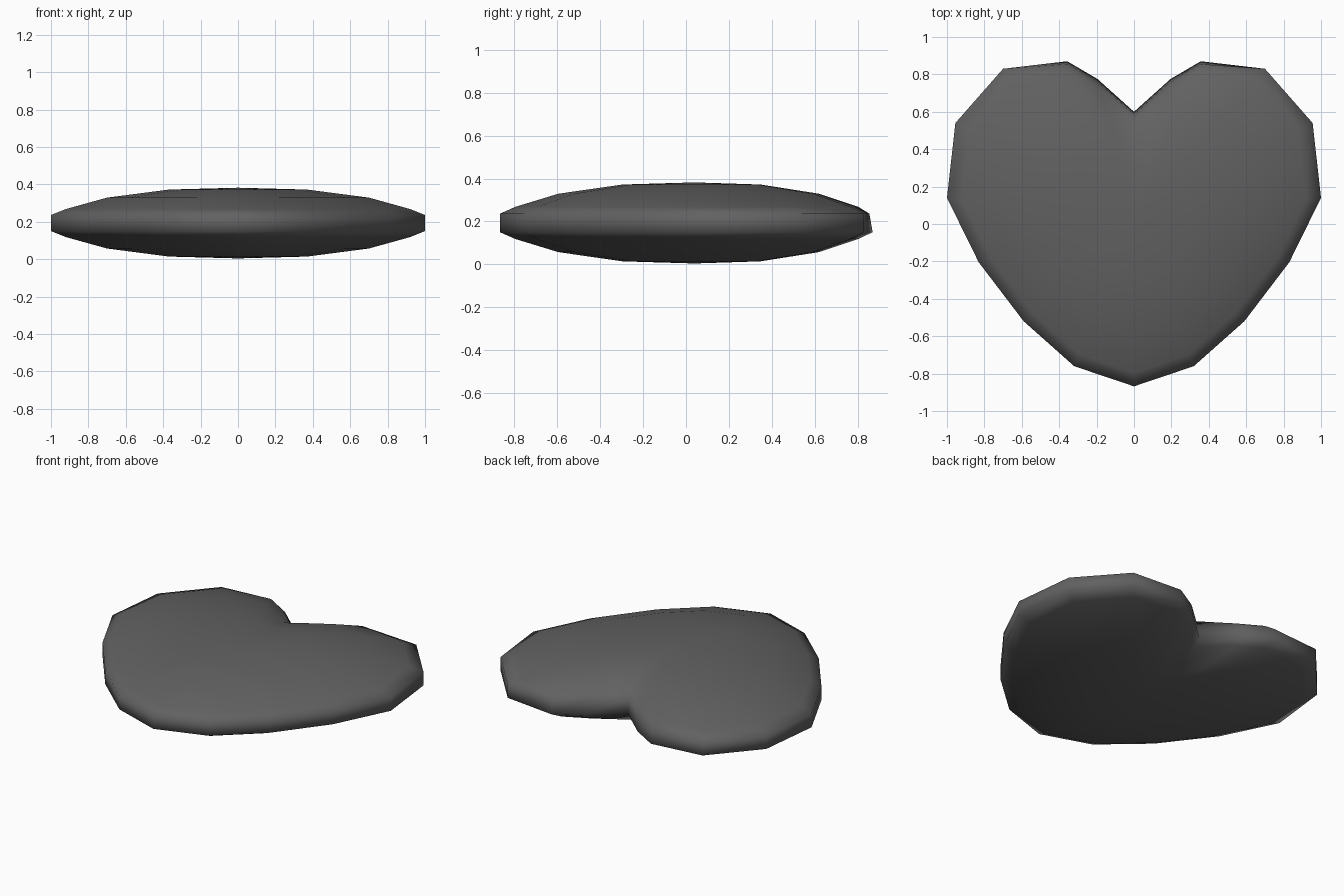
import bpy, bmesh

if "Cube" in bpy.data.objects:
    bpy.data.objects.remove(bpy.data.objects["Cube"])

# Right half of the heart outline, from cleft to tip
half = [(0, 0.60), (0.195, 0.775), (0.357, 0.87), (0.70, 0.83), (0.955, 0.54),
        (1.0, 0.14), (0.83, -0.205), (0.59, -0.52), (0.32, -0.76), (0, -0.868)]
outline = half + [(-x, y) for x, y in reversed(half[1:-1])]
# Pillow section: ring scale, height above mid plane, cleft y
rings = [(1.0, 0.043, 0.60), (0.92, 0.075, 0.555), (0.70, 0.136, 0.47), (0.37, 0.179, 0.29)]
MID, CY = 0.195, 0.04

bm = bmesh.new()


def add_ring(scale, z, cleft, rim_shift=0):
    verts = []
    for i, (x, y) in enumerate(outline):
        ry = cleft if i == 0 else CY + (y - CY) * scale
        if min(i, len(outline) - i) < 3:
            ry -= rim_shift
        verts.append(bm.verts.new((x * scale, ry, z)))
    return verts


def bridge(a, b):
    n = len(a)
    for i in range(n):
        bm.faces.new((a[i], a[(i + 1) % n], b[(i + 1) % n], b[i]))


# Domed faces above and below, joined by a narrow rim
rims = []
for side in (1, -1):
    loops = [add_ring(s, MID + side * h, c, 0.015 if side > 0 and s == 1 else 0)
             for s, h, c in rings]
    for a, b in zip(loops, loops[1:]):
        bridge(a, b)
    centre = bm.verts.new((0, CY, MID + side * 0.189))
    last = loops[-1]
    for i in range(len(last)):
        bm.faces.new((last[i], last[(i + 1) % len(last)], centre))
    rims.append(loops[0])
bridge(*rims)
bmesh.ops.recalc_face_normals(bm, faces=bm.faces)
# Keep the slight gap the grid shows at the base
low = min(v.co.z for v in bm.verts)
bmesh.ops.translate(bm, verts=bm.verts, vec=(0, 0, 0.004 - low))

mesh = bpy.data.meshes.new("heart_cushion")
bm.to_mesh(mesh)
bm.free()
for p in mesh.polygons:
    p.use_smooth = True
heart = bpy.data.objects.new("heart_cushion", mesh)
bpy.context.collection.objects.link(heart)

# Dark grey colour
dark = bpy.data.materials.new("dark_grey")
dark.diffuse_color = (0.12, 0.12, 0.12, 1)
dark.use_nodes = True
dark.node_tree.nodes["Principled BSDF"].inputs["Base Color"].default_value = dark.diffuse_color
mesh.materials.append(dark)
